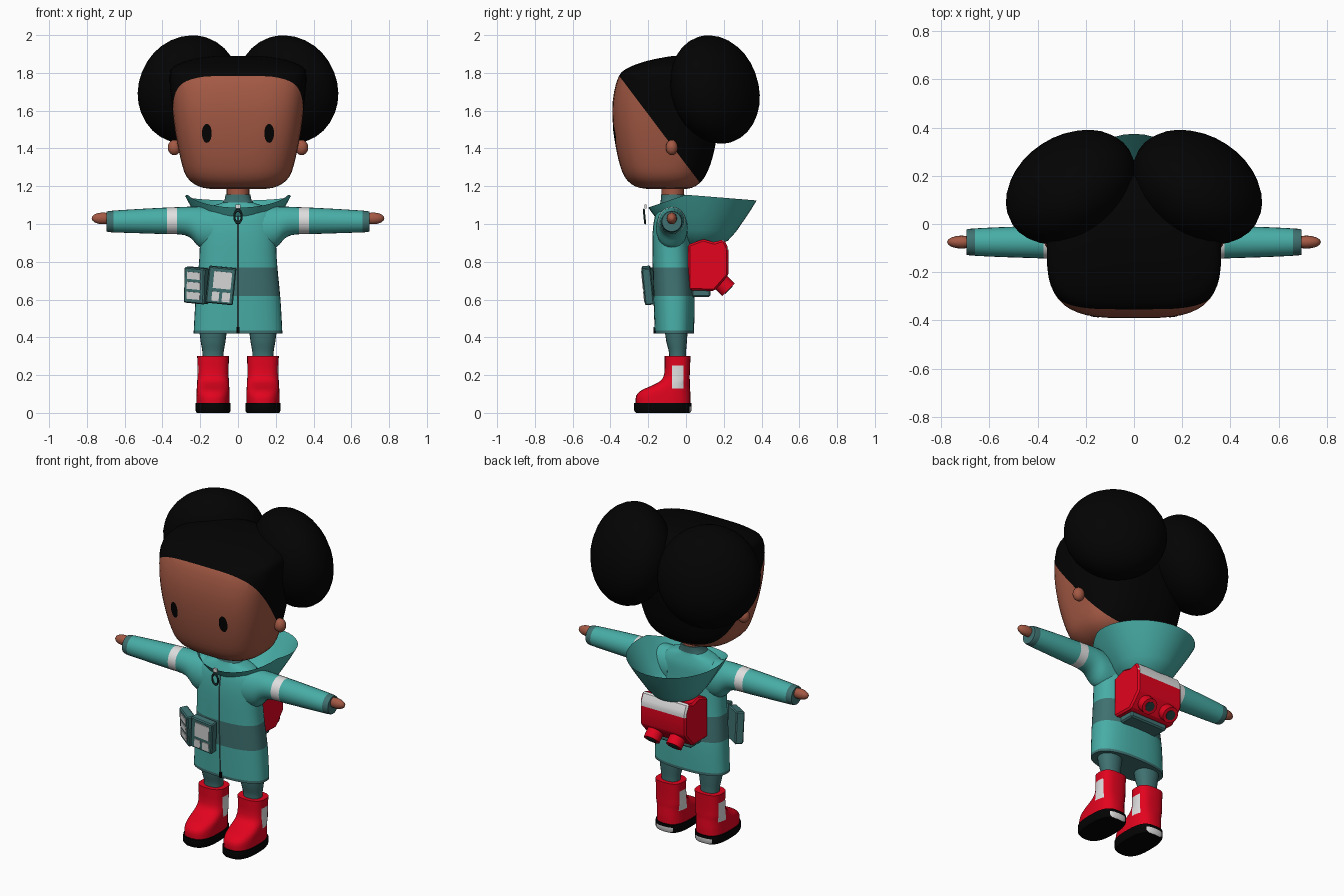
import bpy, bmesh, math
from mathutils import Matrix, Vector, Euler

if "Cube" in bpy.data.objects:
    bpy.data.objects.remove(bpy.data.objects["Cube"])

COLORS = {"skin": (0.37, 0.10, 0.058), "hair_black": (0.001, 0.001, 0.001),
          "teal": (0.065, 0.42, 0.385), "dark_teal": (0.05, 0.165, 0.165),
          "red": (0.76, 0.001, 0.013), "white": (0.74, 0.74, 0.74),
          "charcoal": (0.015, 0.04, 0.04)}
MATS = {}
for n, c in COLORS.items():
    MATS[n] = bpy.data.materials.new(n)
    MATS[n].diffuse_color = (*c, 1)


def finish(name, bm, mats, angle=40, fix=True):
    if fix:
        bmesh.ops.recalc_face_normals(bm, faces=bm.faces[:])
    me = bpy.data.meshes.new(name)
    bm.to_mesh(me)
    bm.free()
    ob = bpy.data.objects.new(name, me)
    bpy.context.collection.objects.link(ob)
    for m in mats:
        me.materials.append(MATS[m])
    bpy.ops.object.select_all(action='DESELECT')
    ob.select_set(True)
    bpy.context.view_layer.objects.active = ob
    bpy.ops.object.shade_smooth_by_angle(angle=math.radians(angle))
    return ob


def dense(keys, k=3):
    """Smooth curve through the key sections."""
    P = [Vector(p) for p in keys]
    P = [P[0]] + P + [P[-1]]
    out = []
    for a, b, c, d in zip(P, P[1:], P[2:], P[3:]):
        for i in range(k):
            t = i / k
            out.append(0.5 * (2*b + (c - a)*t + (2*a - 5*b + 4*c - d)*t*t + (3*b - a - 3*c + d)*t**3))
    return out + [P[-1]]


def spow(v, e):
    return math.copysign(abs(v) ** e, v)


def loft(name, rings, mats, place, nf=2.4, nb=2.4, seg=32, angle=40, cuts=(), rule=None):
    """Rings are (height, low, high, half width, optional front squareness)."""
    bm = bmesh.new()
    rows = []
    for t, lo, hi, r, *own in rings:
        row = []
        for i in range(seg):
            a = 2 * math.pi * i / seg
            c, s = math.cos(a), math.sin(a)
            n = (own[0] if own else nf) if s < 0 else nb
            row.append(bm.verts.new(place(r * spow(c, 2/n), (lo+hi)/2 + (hi-lo)/2 * spow(s, 2/n), t)))
        rows.append(row)
    for A, B in zip(rows, rows[1:]):
        for i in range(seg):
            j = (i + 1) % seg
            bm.faces.new((A[i], A[j], B[j], B[i]))
    bm.faces.new(rows[0])
    bm.faces.new(rows[-1])
    paint(bm, cuts, rule)
    return finish(name, bm, mats, angle)


def paint(bm, cuts, rule):
    for co, no in cuts:
        bmesh.ops.bisect_plane(bm, geom=bm.verts[:] + bm.edges[:] + bm.faces[:], plane_co=co, plane_no=no)
    if rule:
        for f in bm.faces:
            f.material_index = int(rule(f.calc_center_median()))


def ball(name, loc, scale, mat, rot=(0, 0, 0), seg=32):
    bm = bmesh.new()
    M = Matrix.LocRotScale(Vector(loc), Euler(rot, 'ZYX'), Vector(scale))
    bmesh.ops.create_uvsphere(bm, u_segments=seg, v_segments=seg // 2, radius=1, matrix=M)
    return finish(name, bm, [mat], 60)


def box(name, M, loc, size, mat, bevel=0.0):
    bm = bmesh.new()
    bmesh.ops.create_cube(bm, size=1, matrix=M @ Matrix.LocRotScale(Vector(loc), None, Vector(size)))
    if bevel:
        bmesh.ops.bevel(bm, geom=bm.edges[:], offset=bevel, segments=1, affect='EDGES')
    return finish(name, bm, [mat], 20)


def tube(name, start, end, r, mat):
    a, b = Vector(start), Vector(end)
    M = Matrix.Translation((a + b) / 2) @ (b - a).to_track_quat('Z', 'Y').to_matrix().to_4x4()
    bm = bmesh.new()
    bmesh.ops.create_cone(bm, cap_ends=True, segments=20, radius1=r, radius2=r, depth=(b - a).length, matrix=M)
    return finish(name, bm, [mat])


def cutz(*zs):
    return [((0, 0, z), (0, 0, 1)) for z in zs]


upright = lambda u, v, t: (u, v, t)

# Head with hair coloured behind a slanted hairline
head = dense([(1.185, -.2, .0, .14, 2.6), (1.2, -.27, .05, .21, 2.7), (1.25, -.325, .1, .272, 2.9),
              (1.35, -.36, .14, .305, 3.1), (1.5, -.385, .17, .335, 3.3), (1.65, -.388, .19, .353, 3.5),
              (1.78, -.357, .2, .362, 3.6), (1.83, -.3, .19, .345, 3.1), (1.865, -.2, .14, .265, 2.6),
              (1.885, -.1, .08, .16, 2.3), (1.89, -.06, .03, .08, 2.2)])
hair_co, hair_no = Vector((0, -.352, 1.782)), Vector((0, .57, .43))
loft("head", head, ["skin", "hair_black"], upright, 3.3, 2.5, 48, 60,
     [(hair_co, hair_no)], lambda c: (c - hair_co).dot(hair_no) > 0)


def face_y(x, z):
    for a, b in zip(head, head[1:]):
        if a[0] <= z <= b[0]:
            t, lo, hi, r, n = a.lerp(b, (z - a[0]) / (b[0] - a[0]))
            return (lo+hi)/2 - (hi-lo)/2 * (1 - abs(x/r)**n) ** (1/n)


# Eyes, ears and hair buns
for s, side in ((-1, "left"), (1, "right")):
    bm = bmesh.new()
    vs = []
    for i in range(20):
        a = 2 * math.pi * i / 20
        x, z = s * .165 + .026 * math.cos(a), 1.48 + .05 * math.sin(a)
        vs.append(bm.verts.new((x, face_y(x, z) - .006, z)))
    bm.faces.new(vs)
    finish("eye_" + side, bm, ["hair_black"], fix=False)
    ball("ear_" + side, (s * .337, -.075, 1.405), (.035, .032, .041), "skin", seg=16)
    ball("hair_bun_" + side, (s * .262, .153, 1.712), (.288, .208, .292), "hair_black",
         (.2, -s * .2, -s * .55))

# Neck
loft("neck", [(1.1, -.13, -.01, .06), (1.25, -.13, -.01, .06)], ["skin"], upright, 2, 2, 20)

# Coat body with belt stripe, hem and collar
coat = dense([(.42, -.165, .042, .235), (.6, -.172, .045, .225), (.8, -.177, .03, .206),
              (.95, -.177, .02, .2), (1.04, -.165, .015, .195), (1.09, -.145, .0, .15),
              (1.115, -.135, -.008, .08), (1.155, -.132, -.008, .066)])
loft("coat", coat, ["teal", "dark_teal"], upright, 2.5, 2.5, 40, 45, cutz(.436, .62, .77, 1.115),
     lambda c: c.z < .436 or .62 < c.z < .77 or c.z > 1.115)

# Zip strip and its pull
bm = bmesh.new()
pairs = [[bm.verts.new((x, r[1] - .004, r[0])) for x in (-.005, .005)] for r in coat if r[0] < 1.07]
for A, B in zip(pairs, pairs[1:]):
    bm.faces.new((A[0], A[1], B[1], B[0]))
finish("zip", bm, ["charcoal"], fix=False)
box("zip_stop", Matrix(), (0, -.168, .437), (.014, .008, .034), "hair_black")
bpy.ops.mesh.primitive_torus_add(location=(0, -.22, 1.04), rotation=(math.pi / 2 + .1, 0, 0), major_radius=.022,
                                 minor_radius=.006, major_segments=16, minor_segments=6)
pull = bpy.context.object
pull.name = "zip_pull"
pull.scale = (.9, 1.5, 1)
pull.data.materials.append(MATS["charcoal"])
box("zip_tab", Matrix(), (0, -.215, 1.093), (.025, .012, .022), "white")

# Hood hanging open behind the neck, a thin bowl
bm = bmesh.new()
rows = []
for h, f in ((0, .12), (.03, .33), (.1, .47), (.3, .62), (.6, .79), (.8, .9), (1, 1)):
    row = []
    for i in range(40):
        a = 2 * math.pi * i / 40
        x, y = .28 * math.cos(a), .087 + .287 * math.sin(a)
        rim = 1.155 - .03 * max(0, y) / .37 - .068 * min(1, max(0, -y) / .2)
        row.append(bm.verts.new((x * f, .087 + (y - .087) * f, .888 + (rim - .888) * h)))
    rows.append(row)
for A, B in zip(rows, rows[1:]):
    for i in range(40):
        bm.faces.new((A[i], A[(i + 1) % 40], B[(i + 1) % 40], B[i]))
bm.faces.new(rows[0][::-1])
finish("hood", bm, ["teal"], 60, fix=False)

for s, side in ((-1, "left"), (1, "right")):
    # Sleeve with white band and dark cuff
    sleeve = dense([(.12, .86, 1.09, .085), (.2, .875, 1.092, .083), (.25, .925, 1.092, .077),
                    (.3, .944, 1.09, .072), (.4, .947, 1.086, .067), (.55, .952, 1.078, .062),
                    (.67, .956, 1.07, .056), (.695, .96, 1.066, .052)])
    loft("sleeve_" + side, sleeve, ["teal", "white", "dark_teal"],
         lambda u, v, t: (s * t, -.075 + u, v), 2, 2, 24, 45,
         [((s * x, 0, 0), (1, 0, 0)) for x in (.322, .375, .66)],
         lambda c: 2 if abs(c.x) > .66 else .322 < abs(c.x) < .375)
    ball("hand_" + side, (s * .715, -.075, 1.03), (.06, .027, .031), "skin", seg=16)

    # Leg
    foot = lambda u, v, t: (s * .132 + u, v, t)
    loft("leg_" + side, dense([(.27, -.09, .0, .055), (.32, -.09, .0, .056), (.38, -.105, .005, .066),
                               (.46, -.115, .01, .076)]), ["dark_teal"], foot, 2.2, 2.2, 20)
    # Boot with white patches on both sides
    loft("boot_" + side, dense([(.045, -.266, .024, .088), (.09, -.264, .024, .088), (.12, -.235, .022, .087),
                                (.145, -.18, .02, .085), (.17, -.135, .02, .084), (.21, -.115, .02, .082),
                                (.3, -.113, .024, .084)]), ["red", "white"], foot, 2.6, 2.8, 28, 45,
         cutz(.13, .25) + [((0, y, 0), (0, 1, 0)) for y in (-.075, -.014)],
         lambda c: .13 < c.z < .25 and -.075 < c.y < -.014)
    # Sole with white heel strip
    loft("sole_" + side, [(0, -.265, .022, .086), (.012, -.274, .03, .093), (.052, -.274, .03, .093)],
         ["hair_black", "white"], foot, 2.6, 3, 28, 40, cutz(.035) + [((0, .018, 0), (0, 1, 0))],
         lambda c: c.y > .018 and .003 < c.z < .035)

# Backpack from a side profile, white lid panel on the back
bm = bmesh.new()
prof = [(.01, .65), (.15, .645), (.225, .73), (.225, .87), (.2, .92), (.15, .903), (.09, .92), (.01, .89)]
cap = bm.faces.new([bm.verts.new((-.155, y, z)) for y, z in prof])
ext = bmesh.ops.extrude_face_region(bm, geom=[cap])
bmesh.ops.translate(bm, vec=(.31, 0, 0), verts=[v for v in ext["geom"] if isinstance(v, bmesh.types.BMVert)])
bmesh.ops.bevel(bm, geom=bm.edges[:], offset=.01, segments=1, affect='EDGES')
paint(bm, cutz(.842), lambda c: c.z > .842 and c.y > .18 and abs(c.x) < .15)
finish("backpack", bm, ["red", "white"], 25)
box("backpack_roll", Matrix(), (0, .08, .637), (.25, .1, .045), "dark_teal", .008)
for x, side in ((-.075, "left"), (.075, "right")):
    tube("canister_" + side, (x, .145, .732), (x, .225, .652), .047, "red")
    tube("canister_hole_" + side, (x, .221, .656), (x, .2275, .6495), .028, "charcoal")

# Two belt pouches with pale windows on their fronts
pouches = {"front": ((-.09, -.202, .675), (.1, .1, .0), (.145, .048, .195),
                     [(.005, .03, .095, .09), (-.024, -.058, .038, .05), (.032, -.058, .042, .05)]),
           "side": ((-.22, -.168, .675), (.08, .08, -.6), (.13, .05, .19),
                    [(0, .053, .085, .038), (0, 0, .085, .038), (0, -.053, .085, .038)])}
for name, (loc, rot, size, wins) in pouches.items():
    M = Matrix.LocRotScale(Vector(loc), Euler(rot), None)
    box("pouch_" + name, M, (0, 0, 0), size, "dark_teal", .006)
    for i, (x, z, w, h) in enumerate(wins):
        box(f"pouch_{name}_window_{i}", M, (x, -size[1] / 2 - .001, z), (w, .006, h), "white")

for m in bpy.data.materials:
    if m.users and not m.is_grease_pencil:
        m.use_nodes = True
        m.node_tree.nodes["Principled BSDF"].inputs["Base Color"].default_value = m.diffuse_color
